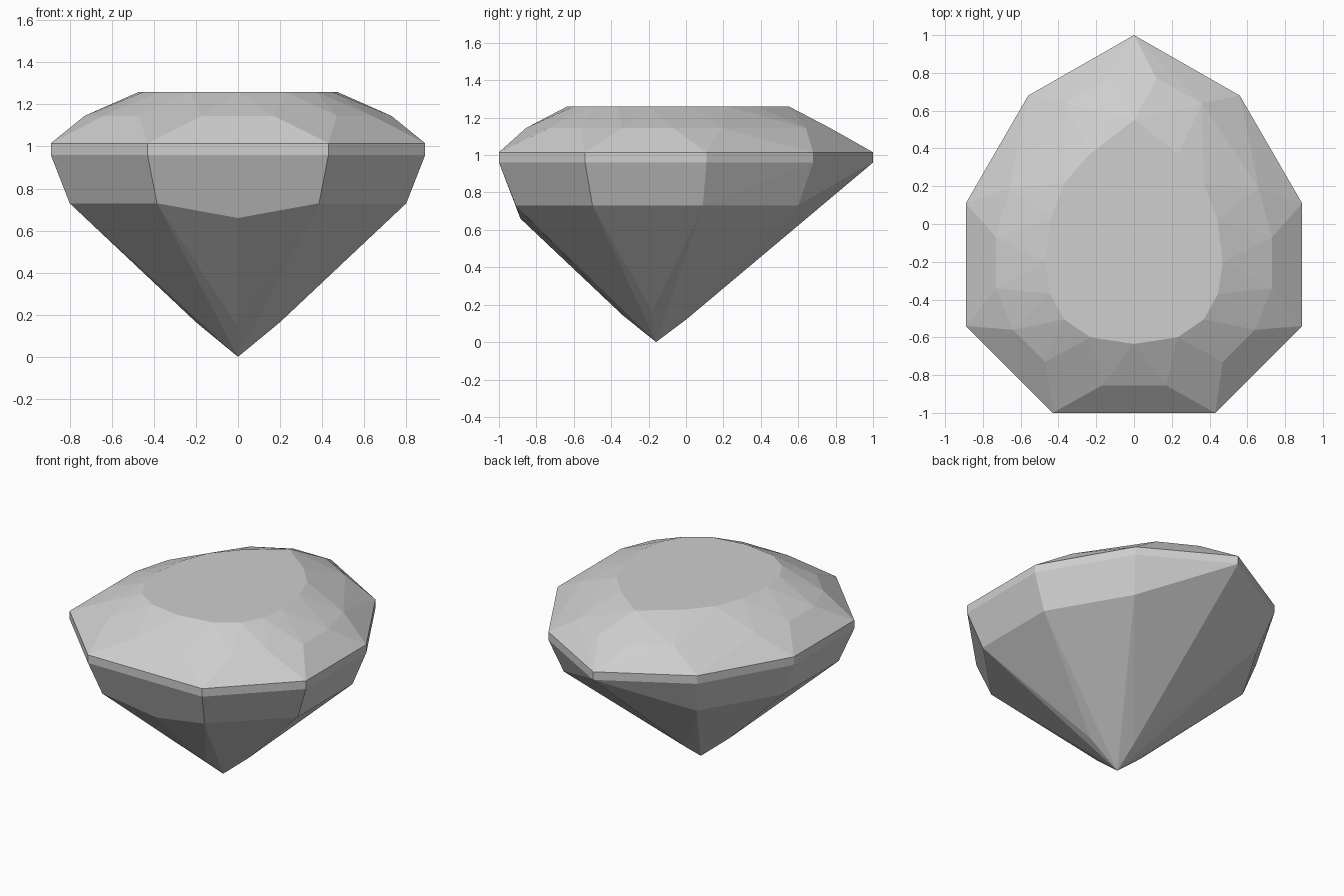
import bpy, bmesh, math

if "Cube" in bpy.data.objects:
    bpy.data.objects.remove(bpy.data.objects["Cube"], do_unlink=True)

# Half outlines of each ring, mirrored across x
GIRDLE = [(0, 1), (.56, .68), (.89, .11), (.89, -.54), (.43, -1)]
TABLE = [(0, .55), (.235, .37), (.37, .215), (.44, .03), (.47, -.2),
         (.445, -.37), (.37, -.505), (.23, -.6), (0, -.635)]
CROWN_STARS = [(.12, .77), (.36, .64), (.52, .39), (.66, .19), (.73, -.07),
               (.73, -.34), (.64, -.56), (.47, -.73), (.17, -.855)]
PAVILION = [(.5, .6), (.8, .09), (.8, -.5), (.385, -.91)]


def ring(bm, outline, z):
    """Add the points of a half outline and their mirror images."""
    for x, y in outline:
        for sx in ({x, -x} if x else {0}):
            bm.verts.new((sx, y, z))


bm = bmesh.new()
ring(bm, TABLE, 1.26)
ring(bm, CROWN_STARS, 1.145)
ring(bm, GIRDLE, 1.015)
ring(bm, GIRDLE, .96)
ring(bm, PAVILION, .73)
ring(bm, [(0, -.885)], .66)

# Small facets around the pointed base
ring(bm, [(.2, -.18)], .165)
ring(bm, [(0, -.34)], .145)
ring(bm, [(0, 0)], .12)
ring(bm, [(0, -.16)], 0)

# Cut stone: the hull of all rings, with coplanar triangles merged
hull = bmesh.ops.convex_hull(bm, input=bm.verts[:])
loose = [v for v in bm.verts if not v.link_faces]
bmesh.ops.delete(bm, geom=loose, context='VERTS')
bmesh.ops.dissolve_limit(bm, angle_limit=math.radians(1),
                         verts=bm.verts[:], edges=bm.edges[:])
bmesh.ops.recalc_face_normals(bm, faces=bm.faces[:])

mesh = bpy.data.meshes.new("gemstone")
bm.to_mesh(mesh)
bm.free()
gem = bpy.data.objects.new("gemstone", mesh)
bpy.context.collection.objects.link(gem)

# Plain grey stone
grey = bpy.data.materials.new("stone_grey")
grey.use_nodes = True
colour = (.62, .62, .62, 1)
grey.diffuse_color = colour
grey.node_tree.nodes["Principled BSDF"].inputs["Base Color"].default_value = colour
mesh.materials.append(grey)
